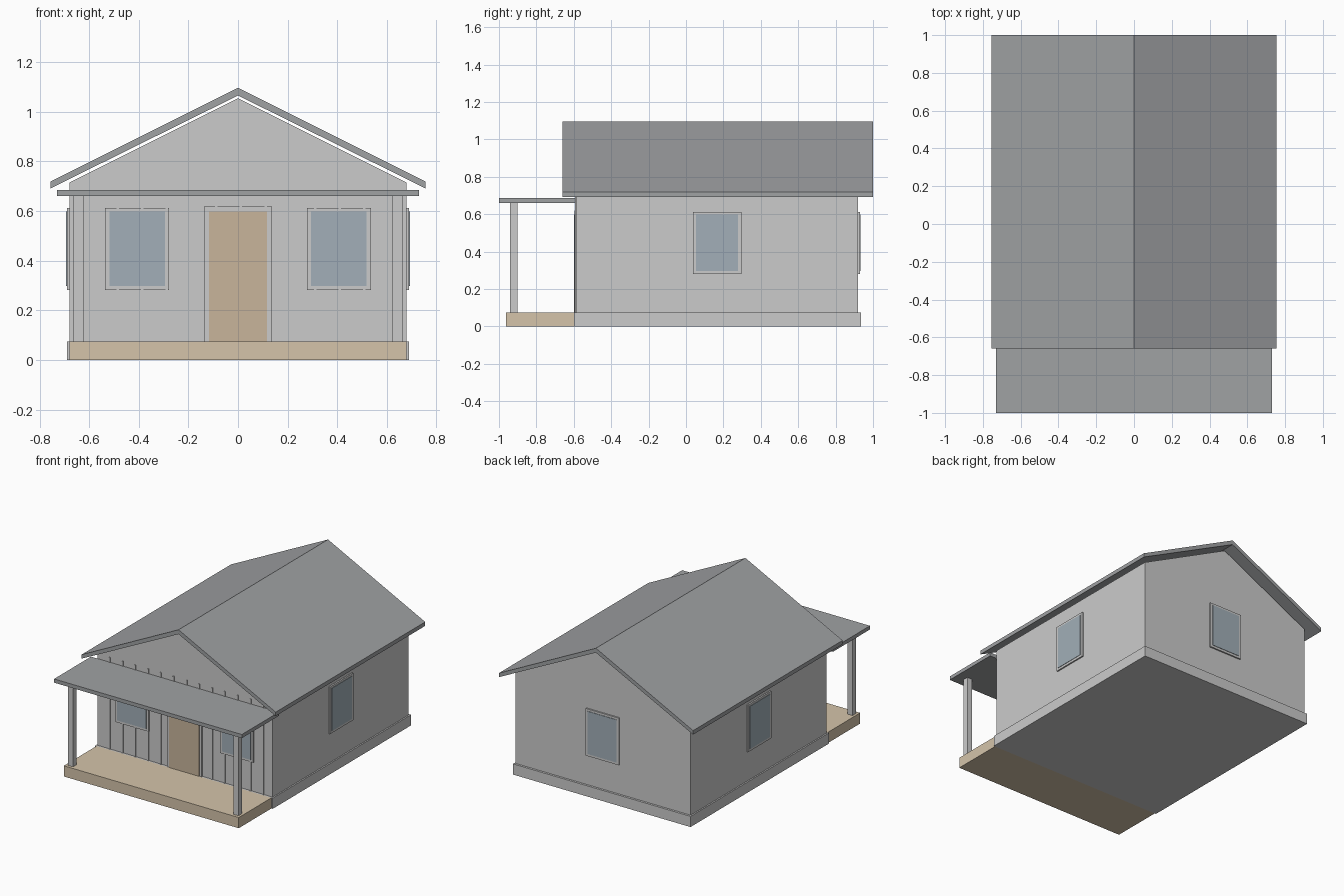
import bpy
import bmesh

if "Cube" in bpy.data.objects:
    bpy.data.objects.remove(bpy.data.objects["Cube"])


def material(name, rgb):
    m = bpy.data.materials.new(name)
    m.diffuse_color = (*rgb, 1)
    m.use_nodes = True
    m.node_tree.nodes["Principled BSDF"].inputs["Base Color"].default_value = m.diffuse_color
    return m


WALL = material("wall_paint", (0.83, 0.82, 0.80))
ROOF = material("roof_metal", (0.35, 0.36, 0.37))
WOOD = material("porch_wood", (0.66, 0.55, 0.40))
DOOR = material("door_wood", (0.58, 0.46, 0.33))
GLASS = material("window_glass", (0.36, 0.43, 0.48))
TRIM = material("trim_grey", (0.68, 0.68, 0.68))


def finish(name, bm, mat):
    bmesh.ops.recalc_face_normals(bm, faces=bm.faces)
    mesh = bpy.data.meshes.new(name)
    bm.to_mesh(mesh)
    bm.free()
    mesh.materials.append(mat)
    ob = bpy.data.objects.new(name, mesh)
    bpy.context.collection.objects.link(ob)
    return ob


def box(name, x, y, z, mat):
    """Box from (min, max) ranges on each axis."""
    bm = bmesh.new()
    bmesh.ops.create_cube(bm, size=1)
    for v in bm.verts:
        v.co = [r[0] + (c + 0.5) * (r[1] - r[0]) for r, c in zip((x, y, z), v.co)]
    return finish(name, bm, mat)


def extrude_profile(name, profile, y0, y1, mat):
    """Extrude an xz outline along y."""
    bm = bmesh.new()
    face = bm.faces.new([bm.verts.new((x, y0, z)) for x, z in profile])
    ext = bmesh.ops.extrude_face_region(bm, geom=[face])["geom"]
    verts = [g for g in ext if isinstance(g, bmesh.types.BMVert)]
    bmesh.ops.translate(bm, verts=verts, vec=(0, y1 - y0, 0))
    return finish(name, bm, mat)


W, FRONT, BACK, FLOOR = 0.68, -0.587, 0.92, 0.075
MID = (FRONT + BACK) / 2

# Base and porch deck
box("foundation", (-0.69, 0.69), (-0.6, 0.935), (0, FLOOR), TRIM)
box("porch_deck", (-W, W), (-0.963, -0.6), (0, FLOOR), WOOD)

# Gabled house body and main roof
extrude_profile("house_walls", [(-W, FLOOR), (W, FLOOR), (W, 0.715), (0, 1.055), (-W, 0.715)],
                FRONT, BACK, WALL)
extrude_profile("main_roof", [(-0.755, 0.692), (0, 1.066), (0.755, 0.692),
                              (0.755, 0.72), (0, 1.097), (-0.755, 0.72)], -0.66, 1.0, ROOF)

# Porch roof and posts
box("porch_roof", (-0.73, 0.73), (-1.0, -0.59), (0.66, 0.686), ROOF)
for side, cx in (("left", -0.643), ("right", 0.643)):
    box(f"porch_post_{side}", (cx - 0.02, cx + 0.02), (-0.942, -0.902), (FLOOR, 0.66), TRIM)

# Siding battens on the front wall
for i in range(13):
    cx = -0.585 + 0.0995 * i
    box(f"batten_{i + 1}", (cx - 0.005, cx + 0.005), (FRONT - 0.006, FRONT), (FLOOR, 0.72), TRIM)

# Front door with surround
box("door_frame", (-0.135, 0.135), (FRONT - 0.01, FRONT), (FLOOR, 0.62), TRIM)
box("front_door", (-0.117, 0.117), (FRONT - 0.013, FRONT), (FLOOR, 0.598), DOOR)


def window(name, axis, along, wall, out):
    """Frame slab and slightly proud pane; axis is the wall's normal axis."""
    for part, hw, z, depth, mat in (("frame", 0.129, (0.282, 0.613), 0.01, TRIM),
                                    ("glass", 0.112, (0.298, 0.598), 0.013, GLASS)):
        span = (along - hw, along + hw)
        thick = tuple(sorted((wall, wall + out * depth)))
        x, y = (thick, span) if axis == "x" else (span, thick)
        box(f"{name}_window_{part}", x, y, z, mat)


# Windows on all four sides
window("front_left", "y", -0.407, FRONT, -1)
window("front_right", "y", 0.407, FRONT, -1)
window("left", "x", MID, -W, -1)
window("right", "x", MID, W, 1)
window("back", "y", 0, BACK, 1)
